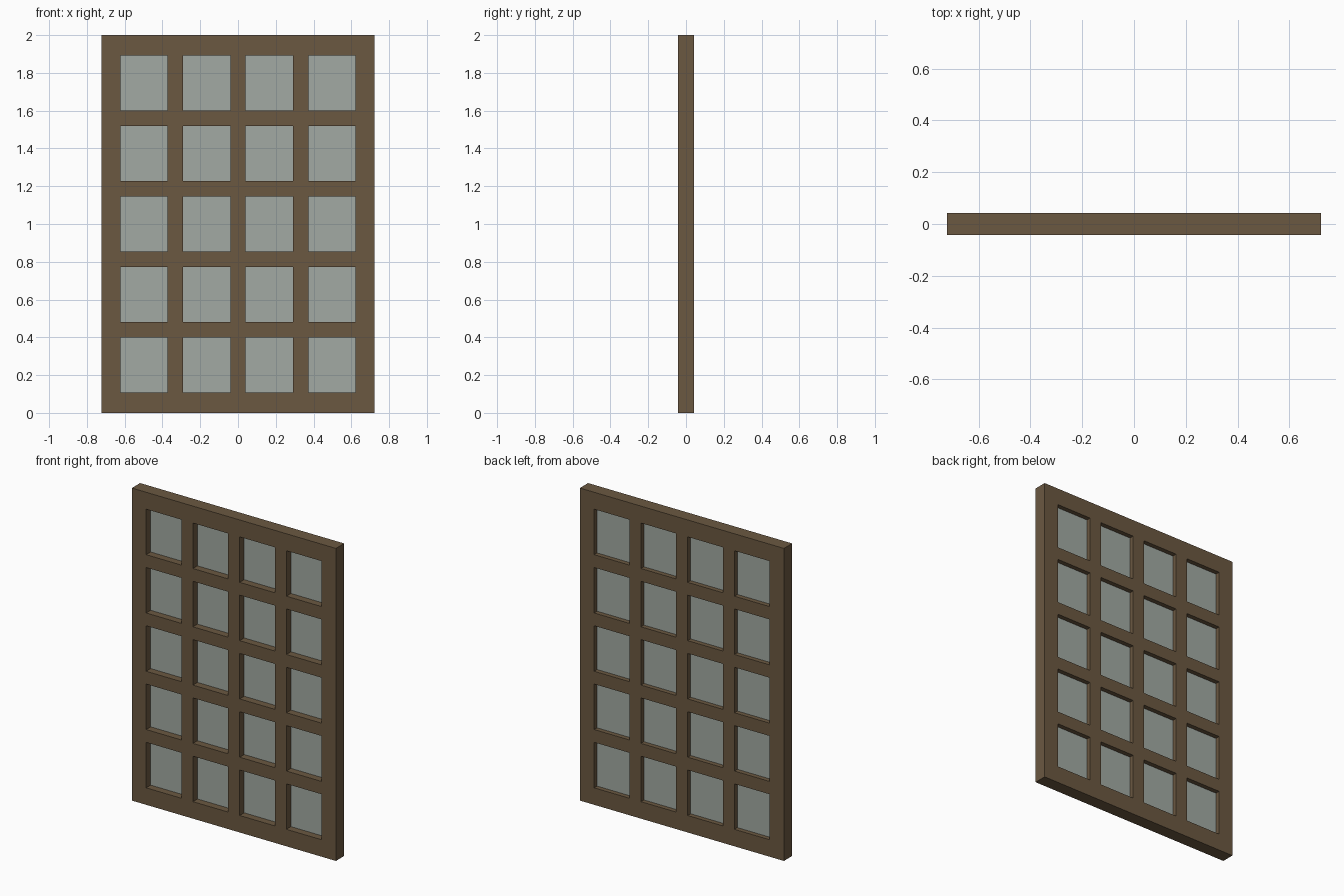
import bpy, bmesh

if "Cube" in bpy.data.objects:
    bpy.data.objects.remove(bpy.data.objects["Cube"])

# Main dimensions
COLS, ROWS = 4, 5
HALF_W, HEIGHT, HALF_T = 0.7225, 2.0, 0.0415
PANE_W, PANE_H = 0.249, 0.291
PITCH_X, PITCH_Z = 0.331, 0.373
GLASS_Y, GLASS_T = 0.008, 0.008


def material(name, color):
    m = bpy.data.materials.new(name)
    m.diffuse_color = (*color, 1.0)
    m.use_nodes = True
    m.node_tree.nodes["Principled BSDF"].inputs["Base Color"].default_value = m.diffuse_color
    return m


def add_object(name, bm, mat):
    bmesh.ops.recalc_face_normals(bm, faces=bm.faces)
    me = bpy.data.meshes.new(name)
    bm.to_mesh(me)
    bm.free()
    me.materials.append(mat)
    ob = bpy.data.objects.new(name, me)
    bpy.context.collection.objects.link(ob)
    return ob


def cuts(low, high, centre, count, pitch, size):
    """Outer edges plus both edges of every opening."""
    out = [low]
    for i in range(count):
        c = centre + (i - (count - 1) / 2) * pitch
        out += [c - size / 2, c + size / 2]
    return out + [high]


wood = material("brown wood", (0.147, 0.098, 0.053))
glass = material("grey glass", (0.362, 0.402, 0.366))

xs = cuts(-HALF_W, HALF_W, 0, COLS, PITCH_X, PANE_W)
zs = cuts(0, HEIGHT, HEIGHT / 2, ROWS, PITCH_Z, PANE_H)

# Window frame: grid of faces with openings left out, extruded to thickness
bm = bmesh.new()
verts = [[bm.verts.new((x, -HALF_T, z)) for z in zs] for x in xs]
for i in range(len(xs) - 1):
    for j in range(len(zs) - 1):
        if i % 2 and j % 2:
            continue
        bm.faces.new((verts[i][j], verts[i + 1][j],
                      verts[i + 1][j + 1], verts[i][j + 1]))
ext = bmesh.ops.extrude_face_region(bm, geom=bm.faces[:], use_keep_orig=True)
bmesh.ops.translate(bm, vec=(0, 2 * HALF_T, 0),
                    verts=[v for v in ext["geom"] if isinstance(v, bmesh.types.BMVert)])
add_object("window_frame", bm, wood)

# Glass panes, set slightly behind the middle of the frame
for i in range(1, len(xs) - 1, 2):
    for j in range(1, len(zs) - 1, 2):
        bm = bmesh.new()
        bmesh.ops.create_cube(bm, size=1)
        bmesh.ops.scale(bm, vec=(PANE_W, GLASS_T, PANE_H), verts=bm.verts)
        bmesh.ops.translate(bm, verts=bm.verts, vec=(
            (xs[i] + xs[i + 1]) / 2, GLASS_Y, (zs[j] + zs[j + 1]) / 2))
        add_object(f"glass_pane_{i // 2 + 1}_{j // 2 + 1}", bm, glass)
